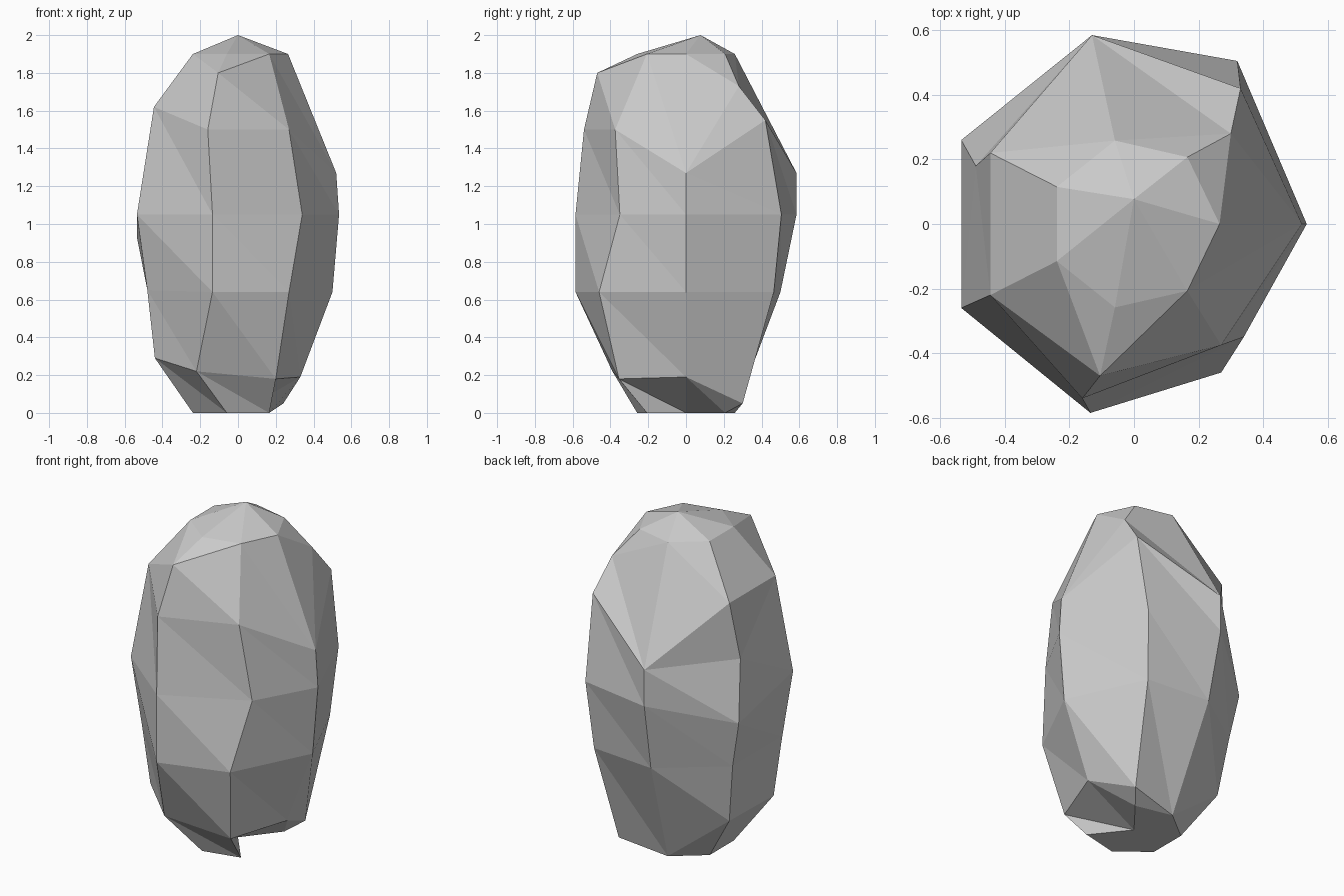
import bpy, bmesh, math

if "Cube" in bpy.data.objects:
    bpy.data.objects.remove(bpy.data.objects["Cube"])

SIDES = 7
CAP = 0.265  # radius of the top and bottom rings


def ring_point(k, z):
    a = 2 * math.pi * k / SIDES
    return (CAP * math.cos(a), CAP * math.sin(a), z)


# Side profiles from top to bottom, one per facet column (None = merged into the neighbour)
columns = [
    [None, (.52, 0, 1.27), (.535, 0, 1.05), (.50, 0, .64), (.33, 0, .19)],
    [(.30, .28, 1.73), (.33, .42, 1.55), (.32, .505, 1.05), (.29, .465, .64), (.24, .30, .05)],
    [None, (-.13, .585, 1.27), (-.13, .585, 1.05), (-.115, .50, .64), None],
    [(-.445, .22, 1.62), (-.49, .18, 1.28), (-.535, .26, .93), (-.48, .24, .65), (-.43, .20, .29)],
    [(-.445, -.22, 1.62), None, (-.535, -.26, 1.05), (-.48, -.235, .65), (-.44, -.21, .29)],
    [(-.105, -.47, 1.80), (-.16, -.54, 1.50), (-.135, -.585, 1.05), (-.135, -.585, .64), (-.22, -.39, .22)],
    [None, (.27, -.375, 1.50), (.34, -.35, 1.05), (.27, -.46, .64), (.20, -.355, .18)],
]

bm = bmesh.new()
apex = bm.verts.new((0, .077, 2))
base = bm.verts.new((0, 0, 0))

# Vertex columns; the bottom of column 0 is chipped in to the base centre
cols = []
for k, pts in enumerate(columns):
    top = bm.verts.new(ring_point(k, 1.9))
    bottom = base if k == 0 else bm.verts.new(ring_point(k, 0))
    col = [top]
    for i, p in enumerate(pts):
        if p:
            col.append(bm.verts.new(p))
        else:
            col.append(bottom if i == 4 else col[-1])
    cols.append(col + [bottom])


def tri(*v):
    if len(set(v)) == 3:
        bm.faces.new(v)


# Facets between neighbouring columns, plus the two caps
for k in range(SIDES):
    c, d = cols[k], cols[(k + 1) % SIDES]
    tri(apex, c[0], d[0])
    for i in range(6):
        if i == 1 and k in (0, 2):
            tri(c[i], c[i + 1], d[i])
            tri(d[i], c[i + 1], d[i + 1])
        else:
            tri(c[i], c[i + 1], d[i + 1])
            tri(c[i], d[i + 1], d[i])
    tri(base, d[6], c[6])

mesh = bpy.data.meshes.new("rock")
bm.normal_update()
bm.to_mesh(mesh)
bm.free()
rock = bpy.data.objects.new("rock", mesh)
bpy.context.collection.objects.link(rock)
